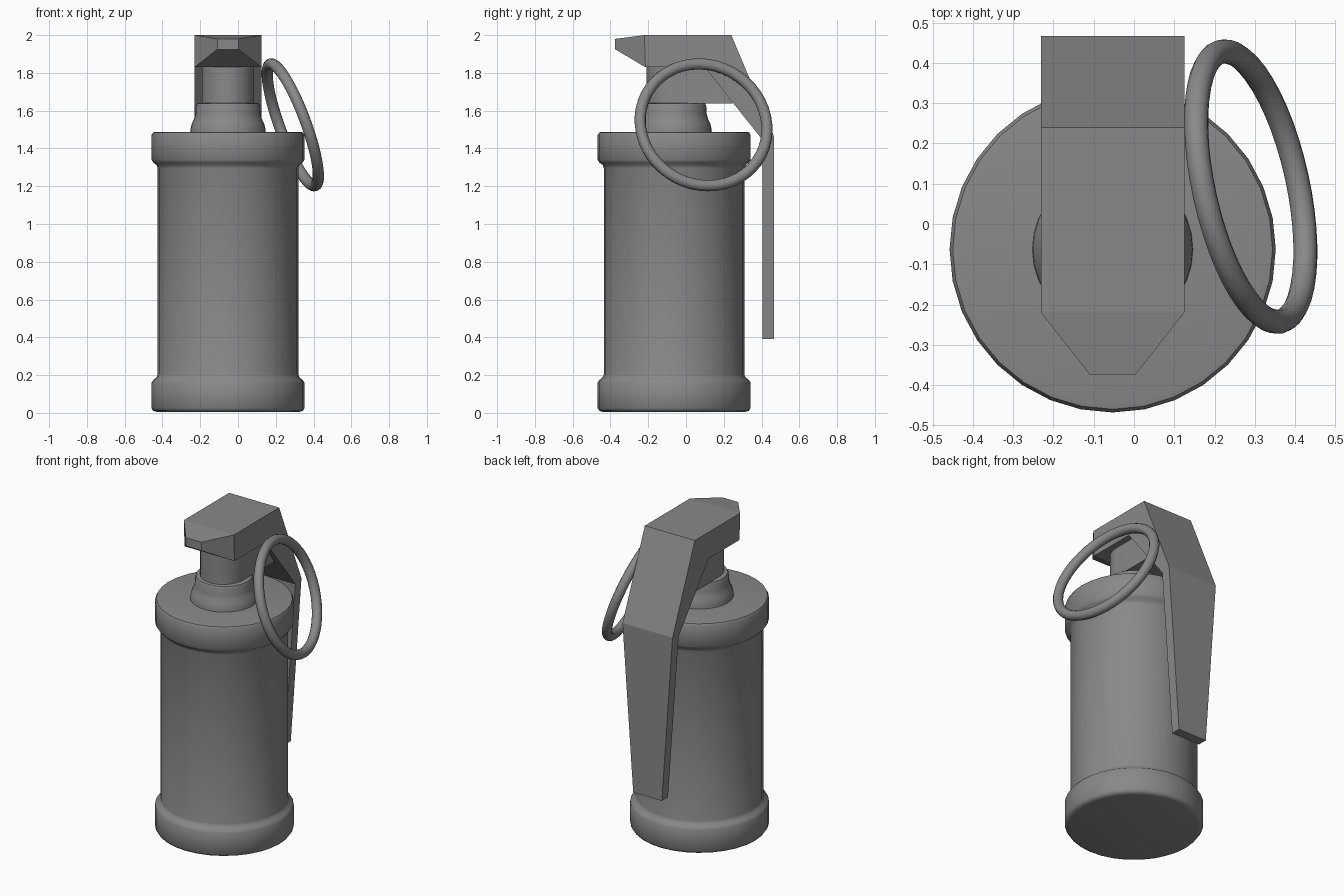
import bpy, bmesh, math
from mathutils import Vector

if "Cube" in bpy.data.objects:
    bpy.data.objects.remove(bpy.data.objects["Cube"])

CX, CY = -0.053, -0.063
SIDES = 32

metal = bpy.data.materials.new("grey metal")
metal.use_nodes = True
GREY = (0.25, 0.25, 0.25, 1)
metal.diffuse_color = GREY
metal.node_tree.nodes["Principled BSDF"].inputs["Base Color"].default_value = GREY


def finish(name, bm, smooth_angle=None):
    bmesh.ops.recalc_face_normals(bm, faces=bm.faces)
    mesh = bpy.data.meshes.new(name)
    bm.to_mesh(mesh)
    bm.free()
    mesh.materials.append(metal)
    obj = bpy.data.objects.new(name, mesh)
    bpy.context.collection.objects.link(obj)
    if smooth_angle:
        bpy.ops.object.select_all(action="DESELECT")
        obj.select_set(True)
        bpy.context.view_layer.objects.active = obj
        bpy.ops.object.shade_smooth_by_angle(angle=math.radians(smooth_angle))
    return obj


def loft(name, rings, smooth_angle=None):
    """Bridge matching closed rings of points and cap both ends."""
    bm = bmesh.new()
    rows = [[bm.verts.new(p) for p in ring] for ring in rings]
    n = len(rows[0])
    for a, b in zip(rows, rows[1:]):
        for i in range(n):
            j = (i + 1) % n
            bm.faces.new((a[i], a[j], b[j], b[i]))
    bm.faces.new(rows[0])
    bm.faces.new(rows[-1])
    return finish(name, bm, smooth_angle)


def turned(name, profile):
    """Solid of revolution from (radius, height) pairs."""
    angles = [2 * math.pi * i / SIDES for i in range(SIDES)]
    loft(name, [[(CX + r * math.cos(a), CY + r * math.sin(a), z) for a in angles]
                for r, z in profile], 50)


# Canister with a raised band at each end
turned("canister", [
    (0.375, 0.005), (0.395, 0.01), (0.405, 0.025), (0.405, 0.16), (0.395, 0.175),
    (0.378, 0.188), (0.372, 0.205), (0.372, 1.295), (0.378, 1.312), (0.395, 1.325),
    (0.405, 1.34), (0.405, 1.47), (0.397, 1.485), (0.38, 1.488)])

# Flared neck
turned("neck", [
    (0.2, 1.48), (0.198, 1.505), (0.192, 1.53), (0.18, 1.555), (0.173, 1.58),
    (0.17, 1.625), (0.165, 1.637), (0.155, 1.64)])

# Fuse column: rounded front, straight sides reaching back to the lever
arc = [math.pi + math.pi * i / 16 for i in range(17)]
front = [(CX + 0.138 * math.cos(a), CY + 0.147 * math.sin(a)) for a in arc]
loft("fuse_column", [
    [(x, y, z) for x, y in front] + [(CX + 0.138, back, z), (CX - 0.138, back, z)]
    for z, back in ((1.637, 0.25), (1.84, 0.1))], 40)

# Lever: each section is outer (y, z), inner (y, z), half width
sections = [
    ((-0.375, 1.98), (-0.375, 1.925), 0.056),
    ((-0.22, 2.0), (-0.215, 1.83), 0.178),
    ((0.24, 2.0), (0.1, 1.83), 0.178),
    ((0.467, 1.46), (0.405, 1.445), 0.178),
    ((0.467, 0.39), (0.405, 0.39), 0.102)]
loft("safety_lever", [
    [(CX - w, *outer), (CX + w, *outer), (CX + w, *inner), (CX - w, *inner)]
    for outer, inner, w in sections])

# Pull ring, tilted
normal = Vector((1, 0.22, 0.37))
bpy.ops.mesh.primitive_torus_add(
    major_segments=48, minor_segments=12, major_radius=0.343, minor_radius=0.03,
    location=(0.29, 0.093, 1.525), rotation=normal.to_track_quat("Z", "Y").to_euler())
ring = bpy.context.object
ring.name = "pull_ring"
ring.data.materials.append(metal)
bpy.ops.object.shade_smooth()
